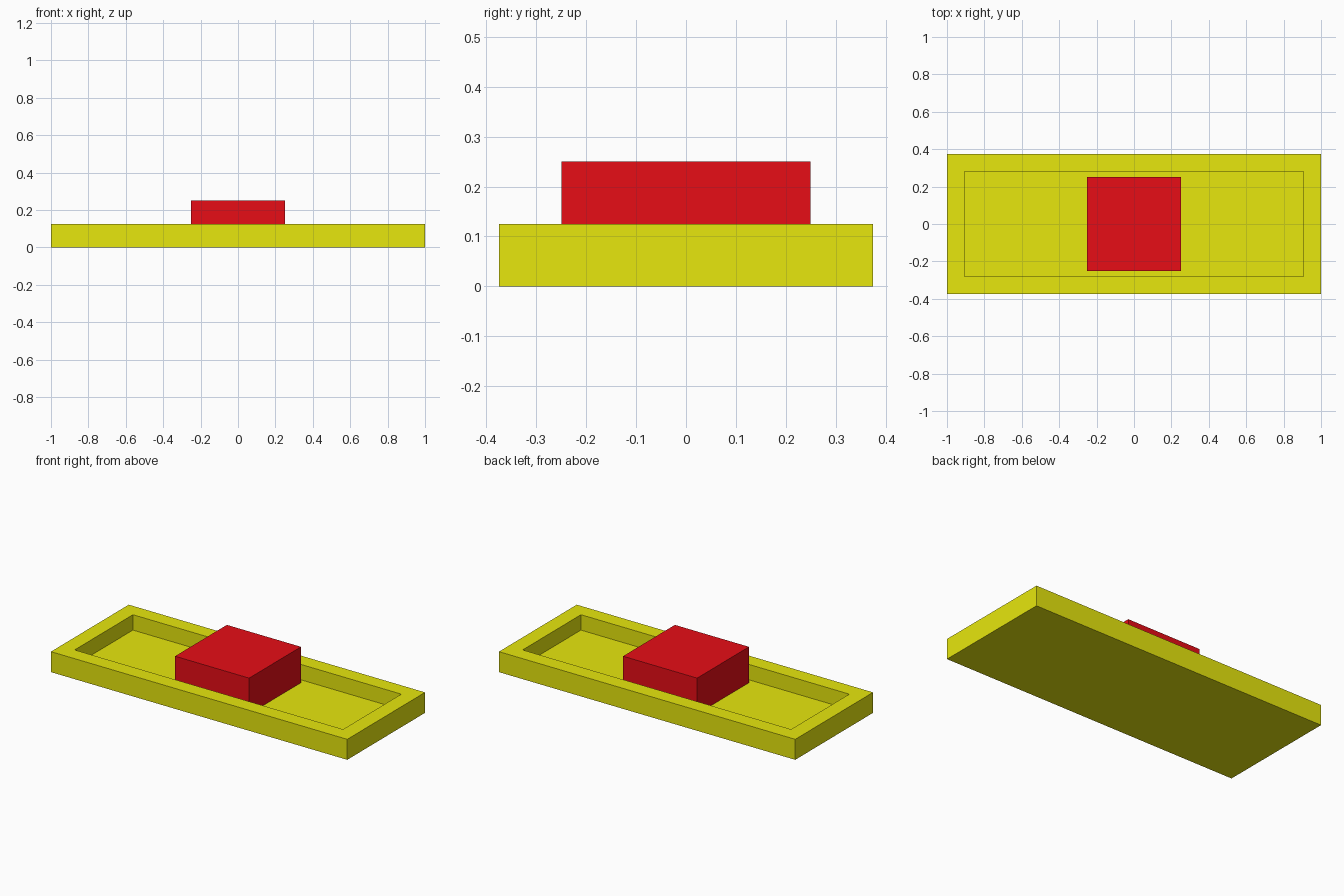
import bpy, bmesh
from mathutils import Matrix

if "Cube" in bpy.data.objects:
    bpy.data.objects.remove(bpy.data.objects["Cube"])

RIM = 0.094      # rim width of the tray
FLOOR = 0.031    # floor thickness of the tray


def material(name, rgb):
    mat = bpy.data.materials.new(name)
    mat.diffuse_color = (*rgb, 1.0)
    mat.use_nodes = True
    mat.node_tree.nodes["Principled BSDF"].inputs["Base Color"].default_value = mat.diffuse_color
    return mat


def box_mesh(size_x, size_y, z0, z1):
    bm = bmesh.new()
    bmesh.ops.create_cube(bm, size=1.0, matrix=Matrix.Translation((0, 0, (z0 + z1) / 2))
                          @ Matrix.Diagonal((size_x, size_y, z1 - z0, 1)))
    bm.normal_update()
    return bm


def finish(bm, name, mat):
    mesh = bpy.data.meshes.new(name)
    bm.to_mesh(mesh)
    bm.free()
    mesh.materials.append(mat)
    obj = bpy.data.objects.new(name, mesh)
    bpy.context.collection.objects.link(obj)
    return obj


# Tray: box with the top face inset to a flat rim, then extruded down to the floor
tray = box_mesh(2.0, 0.75, 0.0, 0.125)
top = max(tray.faces, key=lambda f: f.calc_center_median().z)
bmesh.ops.inset_region(tray, faces=[top], thickness=RIM, use_even_offset=True)
sunk = bmesh.ops.extrude_discrete_faces(tray, faces=[top])["faces"][0]
for v in sunk.verts:
    v.co.z = FLOOR
tray.normal_update()
finish(tray, "tray", material("yellow", (0.8, 0.8, 0.004)))

# Centre block: passes through the floor almost to the underside
block = box_mesh(0.5, 0.5, 0.0005, 0.25)
finish(block, "centre_block", material("red", (0.8, 0.004, 0.008)))
